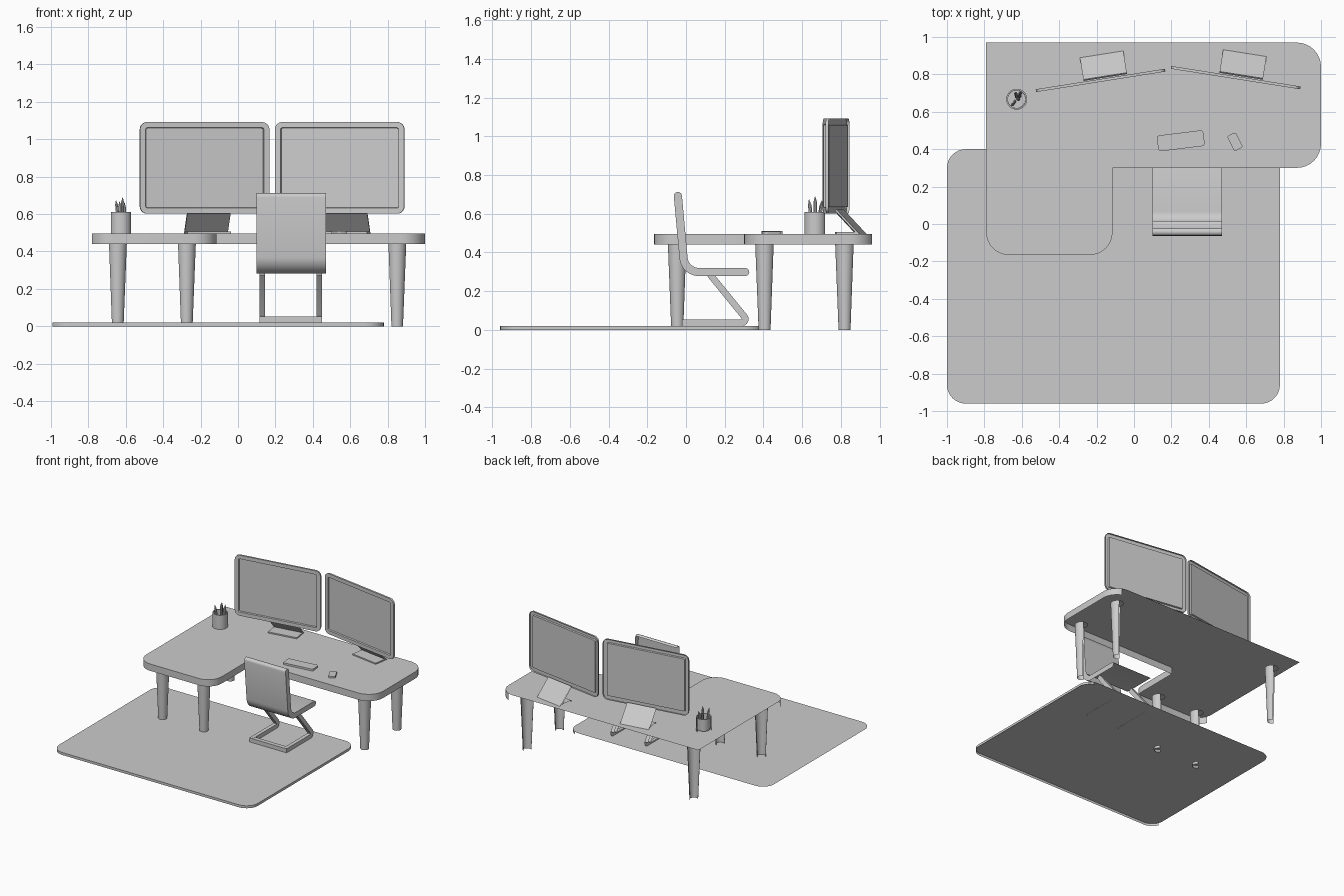
import bpy, bmesh, random
from math import radians, pi, tan, sin, cos
from mathutils import Matrix, Vector

if "Cube" in bpy.data.objects:
    bpy.data.objects.remove(bpy.data.objects["Cube"])

VIEW = Vector((1, -1, 0.8)).normalized()
SIDE = Matrix(((0, 0, 1, 0), (1, 0, 0, 0), (0, 1, 0, 0), (0, 0, 0, 1)))  # profile (y, z) swept along x


def finish(name, bm, matrix, open_back=True):
    # the scene is a shell that is open on its hidden back, left and under sides
    bm.transform(matrix)
    bm.normal_update()
    if open_back:
        hidden = [f for f in bm.faces if f.normal.dot(VIEW) < -0.35]
        bmesh.ops.delete(bm, geom=hidden, context='FACES')
    mesh = bpy.data.meshes.new(name)
    bm.to_mesh(mesh)
    bm.free()
    ob = bpy.data.objects.new(name, mesh)
    bpy.context.collection.objects.link(ob)
    bpy.ops.object.select_all(action='DESELECT')
    ob.select_set(True)
    bpy.context.view_layer.objects.active = ob
    bpy.ops.object.shade_smooth_by_angle(angle=radians(35))
    return ob


def fillet(corners, closed=True, steps=8):
    # round each (x, y, radius) corner
    out, n = [], len(corners)
    for i, (x, y, r) in enumerate(corners):
        p = Vector((x, y))
        if r == 0 or (not closed and i in (0, n - 1)):
            out.append(p)
            continue
        u = (Vector(corners[i - 1][:2]) - p).normalized()
        v = (Vector(corners[(i + 1) % n][:2]) - p).normalized()
        half = u.angle(v) / 2
        c = p + (u + v).normalized() * (r / sin(half))
        a = p + u * (r / tan(half)) - c
        b = p + v * (r / tan(half)) - c
        for k in range(steps + 1):
            t = k / steps
            d = (a.normalized().slerp(b.normalized(), t))
            out.append(c + d * r)
    return out


def rounded_rect(w, d, r):
    return fillet([(-w/2, -d/2, r), (w/2, -d/2, r), (w/2, d/2, r), (-w/2, d/2, r)])


def ribbon(path, thick, round_ends=True):
    # thicken an open 2D path into a closed outline
    h, left, right = thick / 2, [], []
    for i, p in enumerate(path):
        d0 = (p - path[i - 1]).normalized() if i else (path[1] - p).normalized()
        d1 = (path[i + 1] - p).normalized() if i < len(path) - 1 else d0
        n0, n1 = Vector((-d0.y, d0.x)), Vector((-d1.y, d1.x))
        m = (n0 + n1).normalized()
        m *= h / m.dot(n0)
        left.append(p + m)
        right.append(p - m)
    if not round_ends:
        return left + right[::-1]

    def cap(p, start):
        return [p + Matrix.Rotation(-pi * k / 6, 2) @ (start - p) for k in range(1, 6)]
    return left + cap(path[-1], left[-1]) + right[::-1] + cap(path[0], right[0])


def prism(name, outline, h, matrix, insets=(), open_back=True, drop_base=False):
    # extrude an outline along local z, then optionally inset its end face
    bm = bmesh.new()
    base = bm.faces.new([bm.verts.new((p[0], p[1], 0)) for p in outline])
    geom = bmesh.ops.extrude_face_region(bm, geom=[base], use_keep_orig=True)['geom']
    bmesh.ops.translate(bm, verts=[g for g in geom if isinstance(g, bmesh.types.BMVert)], vec=(0, 0, h))
    top = [g for g in geom if isinstance(g, bmesh.types.BMFace)]
    bmesh.ops.recalc_face_normals(bm, faces=bm.faces)
    for thick, depth in insets:
        bmesh.ops.inset_region(bm, faces=top, thickness=thick, depth=depth, use_even_offset=True)
    if drop_base:
        bmesh.ops.delete(bm, geom=[base], context='FACES_ONLY')
    return finish(name, bm, matrix, open_back)


def cone(name, r1, r2, h, sides, matrix):
    bm = bmesh.new()
    bmesh.ops.create_cone(bm, cap_ends=True, segments=sides, radius1=r1, radius2=r2, depth=h,
                          matrix=Matrix.Translation((0, 0, h / 2)))
    return finish(name, bm, matrix)


def at(x, y, z, deg=0):
    return Matrix.Translation((x, y, z)) @ Matrix.Rotation(radians(deg), 4, 'Z')


# rug
prism("rug", rounded_rect(1.78, 1.36, 0.1), 0.02, at(-0.11, -0.28, 0))

# L-shaped desk top
desk = fillet([(-0.79, 0.97, 0), (-0.79, -0.165, 0.12), (-0.115, -0.165, 0.12),
               (-0.115, 0.3, 0), (1.0, 0.3, 0.13), (1.0, 0.97, 0.13)])
prism("desk_top", desk, 0.055, at(0, 0, 0.44))

# desk legs
for i, (x, y) in enumerate([(-0.644, -0.044), (-0.275, -0.044), (-0.644, 0.82), (0.85, 0.407), (0.85, 0.82)]):
    cone(f"desk_leg_{i + 1}", 0.032, 0.05, 0.455, 32, at(x, y, 0))

# monitors with folded plate stands
stand = ribbon([Vector((0.01, 0.501)), Vector((0.118, 0.501)), Vector((0.008, 0.618))], 0.01, False)
for side, x, y, deg in (("left", -0.18, 0.775, 9), ("right", 0.545, 0.79, -9)):
    place = at(x, y, 0, deg)
    upright = Matrix.Translation((0, 0, 0.847)) @ Matrix.Rotation(pi / 2, 4, 'X')
    prism(f"{side}_monitor", rounded_rect(0.70, 0.49, 0.04), 0.015, place @ upright,
          insets=[(0.03, 0), (0.003, -0.012)], open_back=False, drop_base=True)
    prism(f"{side}_monitor_stand", stand, 0.235, place @ Matrix.Translation((-0.09, 0, 0)) @ SIDE)

# keyboard and mouse
prism("keyboard", rounded_rect(0.25, 0.085, 0.015), 0.015, at(0.25, 0.445, 0.495, 7))
prism("mouse", rounded_rect(0.052, 0.09, 0.012), 0.014, at(0.54, 0.44, 0.495, 27))

# pen cup and pens
circle = [(0.056 * cos(2 * pi * k / 32), 0.056 * sin(2 * pi * k / 32)) for k in range(32)]
prism("pen_cup", circle, 0.115, at(-0.627, 0.667, 0.495), insets=[(0.008, 0), (0.001, -0.1)])
random.seed(3)
for i, (dx, dy, h) in enumerate([(-0.012, -0.02, 0.135), (0.008, 0.0, 0.15), (0.0, 0.022, 0.13), (0.015, 0.025, 0.125)]):
    tilt = Matrix.Rotation(-dy * 6, 4, 'X') @ Matrix.Rotation(random.uniform(-0.15, 0.15), 4, 'Y')
    m = Matrix.Translation((-0.627 + dx, 0.667 + dy * 0.6, 0.51)) @ tilt
    cone(f"pen_{i + 1}", 0.009, 0.009, h, 8, m)
    cone(f"pen_tip_{i + 1}", 0.009, 0.001, 0.03, 8, m @ Matrix.Translation((0, 0, h)))

# chair: one bent sheet for back and seat
sheet = fillet([(-0.042, 0.692, 0), (-0.006, 0.299, 0.08), (0.306, 0.299, 0)], closed=False, steps=12)
prism("chair_seat_and_back", ribbon(sheet, 0.042), 0.37, Matrix.Translation((0.1, 0, 0)) @ SIDE)

# chair frame: two bent side bars joined at the floor
bar = fillet([(0.125, 0.285, 0), (0.328, 0.036, 0.02), (-0.02, 0.036, 0)], closed=False, steps=5)
for side, x in (("left", 0.115), ("right", 0.42)):
    prism(f"chair_{side}_frame", ribbon(bar, 0.034, False), 0.03, Matrix.Translation((x, 0, 0)) @ SIDE)
cross = [(-0.02, 0.02), (0.015, 0.02), (0.015, 0.052), (-0.02, 0.052)]
prism("chair_floor_crossbar", cross, 0.275, Matrix.Translation((0.145, 0, 0)) @ SIDE)
